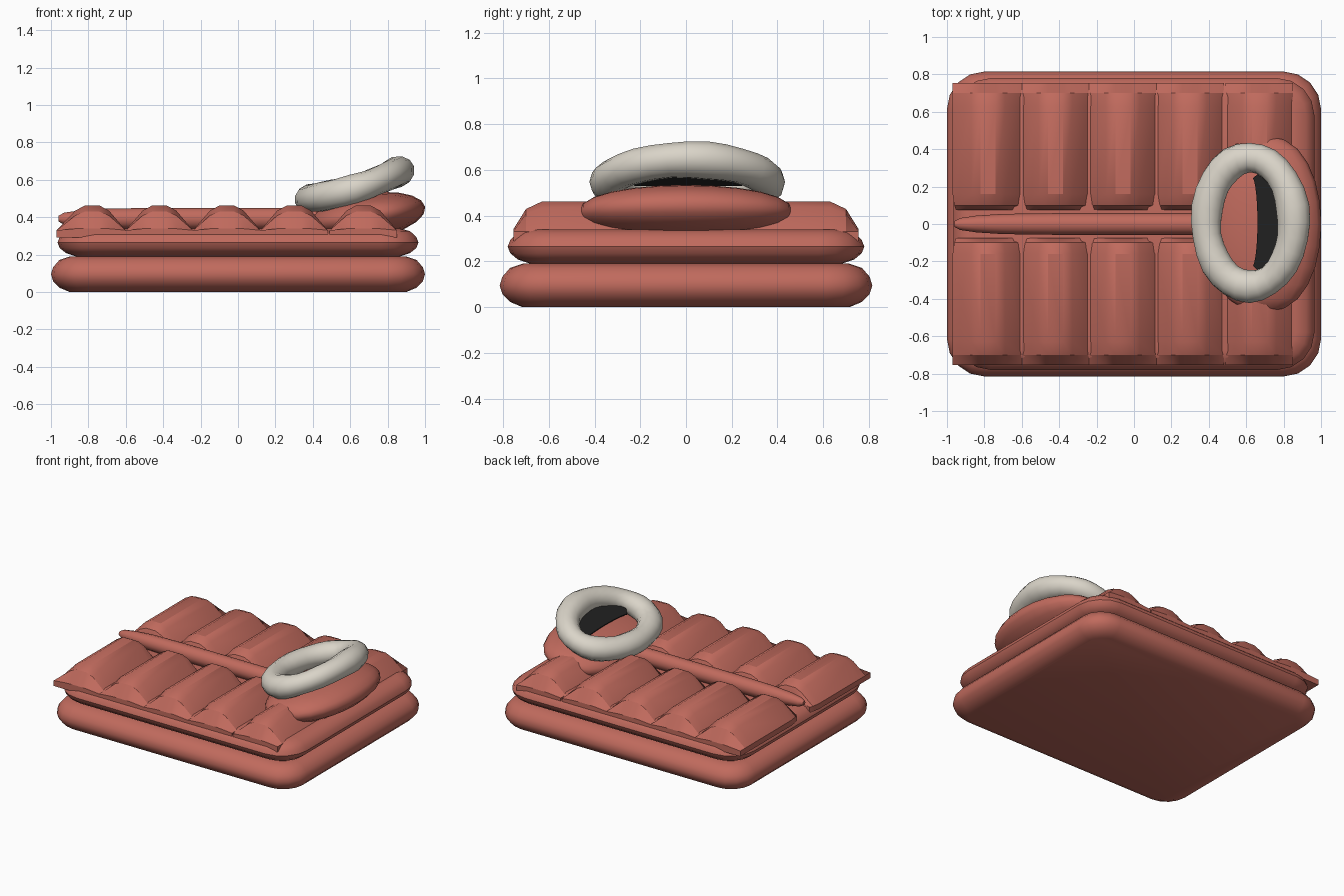
import bpy, bmesh, math
from mathutils import Vector, Matrix

cube = bpy.data.objects.get("Cube")
if cube:
    bpy.data.objects.remove(cube, do_unlink=True)


def material(name, rgb):
    m = bpy.data.materials.new(name)
    m.use_nodes = True
    m.diffuse_color = (*rgb, 1)
    m.node_tree.nodes["Principled BSDF"].inputs["Base Color"].default_value = (*rgb, 1)
    return m


RED = material("brick red", (0.53, 0.145, 0.11))
CREAM = material("cream", (0.70, 0.66, 0.58))
BLACK = material("black", (0.016, 0.016, 0.016))


def loft(name, rings, mat, angle=40, closed=False):
    """Skin a list of equal-length point rings; cap the ends unless closed."""
    bm = bmesh.new()
    rows = [[bm.verts.new(p) for p in ring] for ring in rings]
    n = len(rows[0])
    pairs = list(zip(rows, rows[1:])) + ([(rows[-1], rows[0])] if closed else [])
    for a, b in pairs:
        for i in range(n):
            j = (i + 1) % n
            bm.faces.new((a[i], a[j], b[j], b[i]))
    if not closed:
        bm.faces.new(rows[0])
        bm.faces.new(rows[-1])
    bmesh.ops.recalc_face_normals(bm, faces=bm.faces)
    me = bpy.data.meshes.new(name)
    bm.to_mesh(me)
    bm.free()
    me.materials.append(mat)
    ob = bpy.data.objects.new(name, me)
    bpy.context.collection.objects.link(ob)
    bpy.ops.object.select_all(action="DESELECT")
    ob.select_set(True)
    bpy.context.view_layer.objects.active = ob
    bpy.ops.object.shade_smooth_by_angle(angle=math.radians(angle))
    return ob


def rounded_rect(hx, hy, r, z, steps=4):
    pts = []
    for q, (sx, sy) in enumerate([(1, 1), (-1, 1), (-1, -1), (1, -1)]):
        for k in range(steps + 1):
            a = math.pi / 2 * (q + k / steps)
            pts.append((sx * (hx - r) + r * math.cos(a), sy * (hy - r) + r * math.sin(a), z))
    return pts


# Two stacked pads with rounded rims
RIM = [(0.10, 0), (0.045, 0.12), (0.012, 0.3), (0, 0.5), (0.012, 0.7), (0.045, 0.9), (0.10, 1)]


def pad(name, hx, hy, z0, z1):
    loft(name, [rounded_rect(hx - d, hy - d, 0.2 - d, z0 + t * (z1 - z0)) for d, t in RIM], RED)


pad("lower_pad", 1.0, 0.815, 0, 0.19)
pad("upper_pad", 0.965, 0.78, 0.19, 0.34)

# Two mirrored rows of ridged cushions
PROFILE = [(-0.18, 0.33), (-0.09, 0.435), (-0.04, 0.462), (0.04, 0.462), (0.09, 0.435), (0.18, 0.33)]
ENDS = [(0.075, 0.25, 0.9), (0.10, 0.75, 0.95), (0.16, 1, 1),
        (0.63, 1, 1), (0.70, 0.75, 1), (0.755, 0.08, 1)]


def cushion(name, cx, side, low_reach):
    rings = []
    for y, h, w in ENDS:
        ring = [(cx + dx * w, side * y, 0.33 + (z - 0.33) * h) for dx, z in PROFILE]
        ring[0] = (ring[0][0] - low_reach, side * y, 0.33)
        rings.append(ring + [(ring[-1][0], side * y, 0.29), (ring[0][0], side * y, 0.29)])
    loft(name, rings, RED, 28)


for side, label in ((-1, "front"), (1, "back")):
    for i, cx in enumerate((-0.78, -0.42, -0.06, 0.30, 0.67)):
        cushion(f"{label}_cushion_{i + 1}", cx, side, 0.01 if i == 0 else 0)

# Round spine running down the middle, tapered at its free end
SPINE = [(-0.96, 0.015), (-0.93, 0.032), (-0.84, 0.045), (-0.70, 0.054), (-0.4, 0.058), (0.5, 0.058)]
circle = [2 * math.pi * k / 12 for k in range(12)]
loft("spine", [[(x, r * math.cos(a), 0.392 + r * math.sin(a)) for a in circle] for x, r in SPINE], RED)

# Pillow, a flattened tilted ellipsoid
tilt = Matrix.Rotation(math.radians(-9), 4, "Y")
centre = Vector((0.69, 0, 0.405))
rings = []
for i in range(13):
    t = -math.pi / 2 + math.pi * (i + 0.15 * (1 - i / 6)) / 12
    c = max(math.cos(t), 0.05) ** 0.8
    rings.append([centre + tilt @ Vector((0.315 * c * math.cos(a), 0.47 * math.sin(t),
                                          0.122 * c * math.sin(a)))
                  for a in [2 * math.pi * k / 20 for k in range(20)]])
loft("pillow", rings, RED, 50)


# Cream oval ring leaning on the pillow
def ring_centre(a):
    x = 0.235 * math.cos(a)
    return Vector((0.62 + x, 0.01 + 0.345 * math.sin(a), 0.56 + 0.31 * x + 0.012 * math.cos(2 * a)))


rings = []
for k in range(28):
    a = 2 * math.pi * k / 28
    out = Vector((math.cos(a), math.sin(a), 0.31 * math.cos(a)))
    up = Vector((-0.3, 0, 0.95))
    s = 1 + 0.05 * math.sin(3 * a + 1) + 0.03 * math.sin(7 * a)
    rings.append([ring_centre(a) + s * (0.083 * math.cos(b) * out + 0.078 * math.sin(b) * up)
                  for b in circle])
loft("ring_cushion", rings, CREAM, 60, closed=True)

# Dark crescent lining inside the raised half of the ring
outer, inner = [], []
for k in range(13):
    a = -1.35 + 2.7 * k / 12
    outer.append(Vector((0.63 + 0.17 * math.cos(a), 0.01 + 0.27 * math.sin(a), 0.565 + 0.05 * math.cos(a))))
    inner.append(Vector((0.63 + 0.03 * math.cos(a), 0.01 + 0.24 * math.sin(a), 0.535)))
crescent = outer + inner[::-1]
loft("ring_lining", [crescent, [p - Vector((0, 0, 0.006)) for p in crescent]], BLACK)
